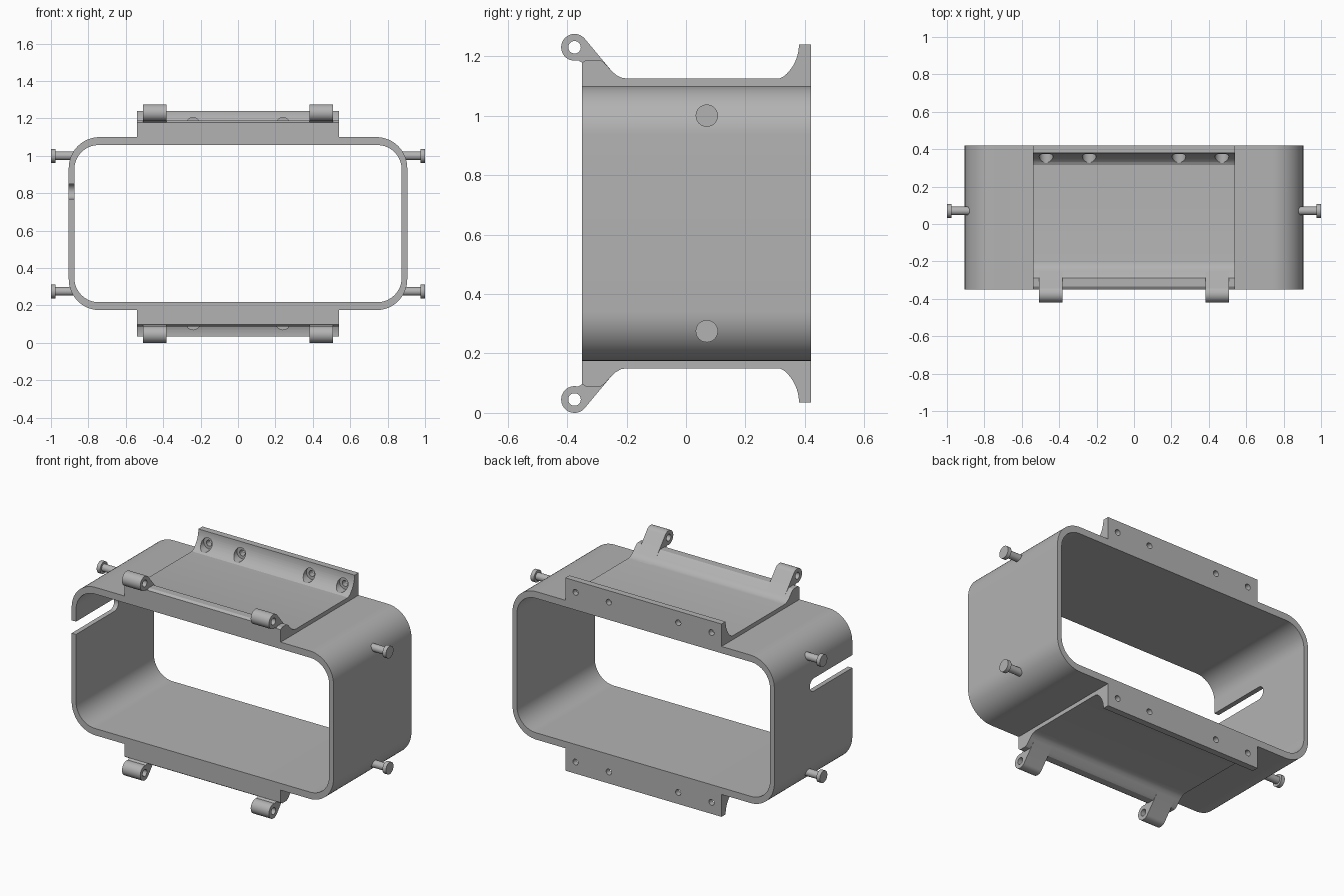
import bpy, bmesh
from math import sin, cos, pi, radians
from mathutils import Vector

if "Cube" in bpy.data.objects:
    bpy.data.objects.remove(bpy.data.objects["Cube"])

MID = 0.6375                 # height of the horizontal symmetry plane
FRONT, BACK = -0.35, 0.42

grey = bpy.data.materials.new("plain_grey")
grey.use_nodes = True
COLOUR = (0.45, 0.45, 0.45, 1)
grey.diffuse_color = COLOUR
grey.node_tree.nodes["Principled BSDF"].inputs["Base Color"].default_value = COLOUR


def finish(bm, name):
    bmesh.ops.recalc_face_normals(bm, faces=bm.faces)
    mesh = bpy.data.meshes.new(name)
    bm.to_mesh(mesh)
    bm.free()
    mesh.materials.append(grey)
    obj = bpy.data.objects.new(name, mesh)
    bpy.context.collection.objects.link(obj)
    return obj


def prism(name, outline, lo, hi):
    """Extrude a (y, z) outline along x."""
    bm = bmesh.new()
    face = bm.faces.new([bm.verts.new((lo, y, z)) for y, z in outline])
    new = bmesh.ops.extrude_face_region(bm, geom=[face])["geom"]
    bmesh.ops.translate(bm, vec=(hi - lo, 0, 0),
                        verts=[v for v in new if isinstance(v, bmesh.types.BMVert)])
    return finish(bm, name)


def rod(name, start, end, radius):
    """Cylinder between two points."""
    a, b = Vector(start), Vector(end)
    bm = bmesh.new()
    bmesh.ops.create_cone(bm, cap_ends=True, segments=32, radius1=radius,
                          radius2=radius, depth=(b - a).length)
    turn = (b - a).to_track_quat('Z', 'Y').to_matrix()
    bmesh.ops.rotate(bm, matrix=turn, verts=bm.verts)
    bmesh.ops.translate(bm, vec=(a + b) / 2, verts=bm.verts)
    return finish(bm, name)


def cut(obj, cutters):
    bpy.context.view_layer.objects.active = obj
    for cutter in cutters:
        mod = obj.modifiers.new("cut", 'BOOLEAN')
        mod.operation = 'DIFFERENCE'
        mod.solver = 'EXACT'
        mod.object = cutter
        bpy.ops.object.modifier_apply(modifier=mod.name)
        bpy.data.objects.remove(cutter)


def arc(cx, cy, r, start, end, steps):
    angles = [radians(start + (end - start) * i / steps) for i in range(steps + 1)]
    return [(cx + r * cos(a), cy + r * sin(a)) for a in angles]


def rounded_rect(half_w, half_h, r):
    points = []
    for k, (sx, sz) in enumerate([(1, 1), (-1, 1), (-1, -1), (1, -1)]):
        points += arc(sx * (half_w - r), MID + sz * (half_h - r), r, 90 * k, 90 * k + 90, 16)
    return points


# Rounded rectangular sleeve, open at front and back
bm = bmesh.new()
rings = [[bm.verts.new((x, y, z)) for x, z in rounded_rect(*size)]
         for size, y in [((0.905, 0.4625, 0.165), FRONT), ((0.905, 0.4625, 0.165), BACK),
                         ((0.875, 0.42, 0.13), BACK), ((0.875, 0.42, 0.13), FRONT)]]
count = len(rings[0])
for k in range(4):
    a, b = rings[k], rings[(k + 1) % 4]
    for i in range(count):
        j = (i + 1) % count
        bm.faces.new((a[i], a[j], b[j], b[i]))
sleeve = finish(bm, "sleeve")

# Round-ended slot in one side wall, open to the front
slot = arc(0.03, 0.81, 0.04, -90, 90, 12) + [(-0.5, 0.85), (-0.5, 0.77)]
cut(sleeve, [prism("slot_cutter", slot, -1, -0.8)])
parts = [sleeve]

# Heights below are measured for the top; side = -1 mirrors them to the bottom
pad_outline = ([(FRONT, 1.10), (FRONT, 1.178), (-0.335, 1.188), (-0.29, 1.188), (-0.275, 1.178),
                (-0.25, 1.15), (-0.235, 1.137), (-0.218, 1.128), (-0.2, 1.125), (0.315, 1.125)]
               + arc(0.24, 1.24, 0.14, -50, 0, 10) + [(BACK, 1.24), (BACK, 1.10)])
lug_outline = (arc(-0.375, 1.23, 0.045, 39, 285, 28)
               + [(-0.349, 1.178), (-0.349, 1.11), (-0.2, 1.11), (-0.2, 1.125),
                  (-0.218, 1.128), (-0.235, 1.137), (-0.25, 1.15)])

for side, label in [(1, "top"), (-1, "bottom")]:
    def flip(z):
        return MID + side * (z - MID)

    def outline(points):
        return [(y, flip(z)) for y, z in points]

    # Mounting pad with a drilled, spot-faced rear flange
    pad = prism(label + "_pad", outline(pad_outline), -0.54, 0.54)
    z = flip(1.168)
    for x in (-0.47, -0.24, 0.24, 0.47):
        cut(pad, [rod("spot_face_cutter", (x, 0.2, z), (x, 0.385, z), 0.037),
                  rod("bolt_hole_cutter", (x, 0.3, z), (x, 0.5, z), 0.018)])
    parts.append(pad)

    for x, hand in [(-0.445, "right"), (0.445, "left")]:
        # Hinge lug with pin hole
        lug = prism(f"{label}_{hand}_hinge_lug", outline(lug_outline), x - 0.063, x + 0.063)
        z = flip(1.23)
        cut(lug, [rod("pin_cutter", (x - 0.2, -0.375, z), (x + 0.2, -0.375, z), 0.021)])
        parts.append(lug)

        # Headed peg on the side wall
        s = 1 if x > 0 else -1
        z = flip(1.0)
        parts.append(rod(f"{label}_{hand}_peg_shaft", (s * 0.872, 0.07, z), (s * 0.98, 0.07, z), 0.023))
        parts.append(rod(f"{label}_{hand}_peg_head", (s * 0.976, 0.07, z), (s, 0.07, z), 0.0375))

# Smooth curved surfaces, keep the edges crisp
bpy.ops.object.select_all(action='DESELECT')
for part in parts:
    part.select_set(True)
bpy.context.view_layer.objects.active = sleeve
bpy.ops.object.shade_smooth_by_angle(angle=radians(25))
